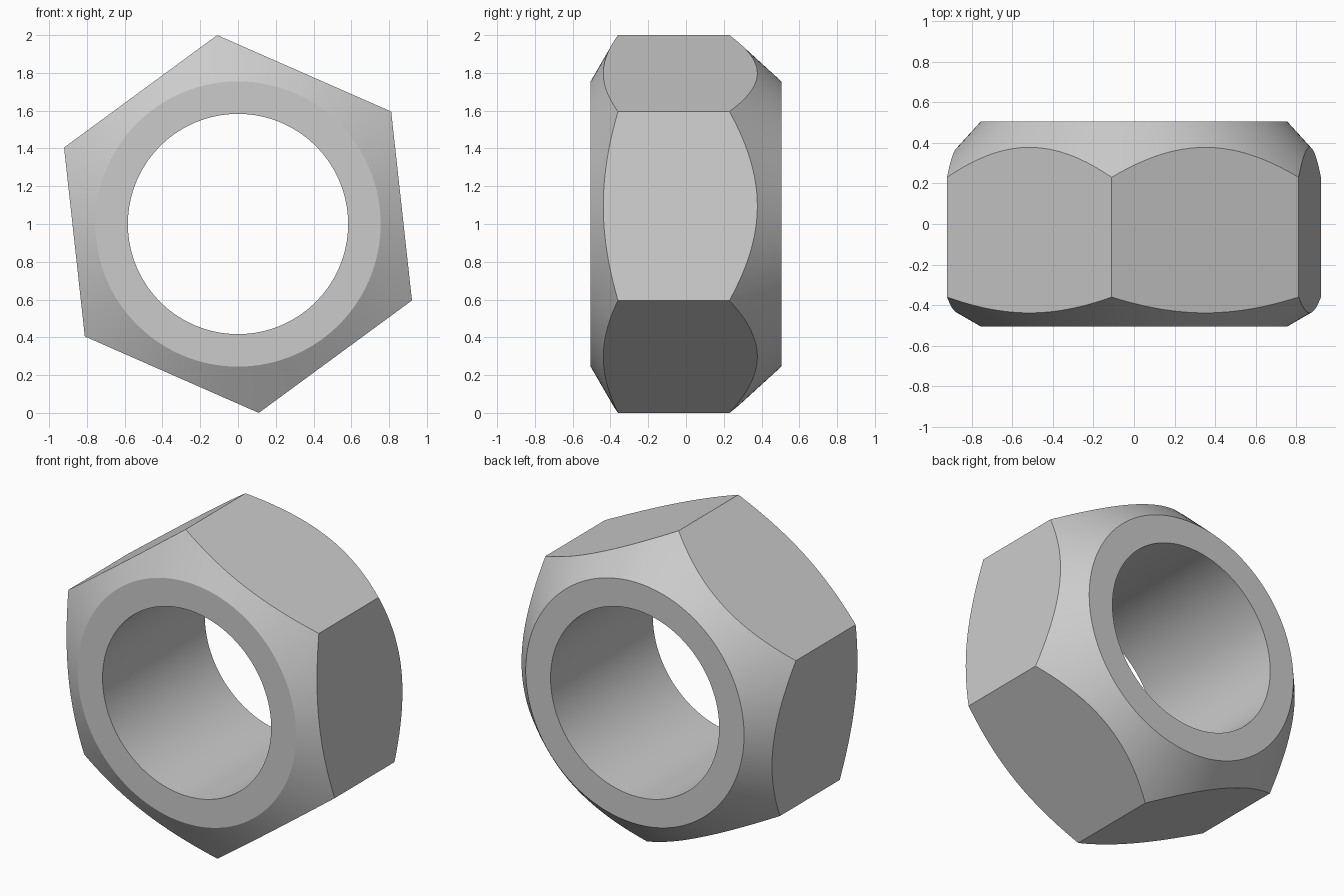
import bpy
import bmesh
import math

cube = bpy.data.objects.get("Cube")
if cube:
    bpy.data.objects.remove(cube, do_unlink=True)

CORNER = 1.006            # hexagon circumradius
APOTHEM = CORNER * math.cos(math.pi / 6)
TURN = math.atan2(1.0, -0.11)   # direction of the top corner
FACE = 0.755              # radius of the flat end rings
BORE = 0.583
HALF = 0.505              # half the thickness
FRONT_RISE, BACK_RISE = 0.145, 0.275
SEGMENTS = 144

grey = bpy.data.materials.new("steel grey")
grey.use_nodes = True
colour = (0.6, 0.6, 0.6, 1.0)
grey.diffuse_color = colour
grey.node_tree.nodes["Principled BSDF"].inputs["Base Color"].default_value = colour


def section(angle):
    """Closed (radius, y) outline of the nut in one direction from its axis."""
    sector = math.pi / 3
    offset = angle % sector - sector / 2
    radius = APOTHEM / math.cos(offset)
    slope = (radius - FACE) / (CORNER - FACE)
    return [(BORE, -HALF), (FACE, -HALF),
            (radius, -HALF + FRONT_RISE * slope),
            (radius, HALF - BACK_RISE * slope),
            (FACE, HALF), (BORE, HALF)]


# Sweep the section around the axis, following the hexagon
bm = bmesh.new()
rings = []
for i in range(SEGMENTS):
    a = math.tau * i / SEGMENTS
    rings.append([bm.verts.new((r * math.cos(a + TURN), y, 1 + r * math.sin(a + TURN)))
                  for r, y in section(a)])
for i, ring in enumerate(rings):
    following = rings[(i + 1) % SEGMENTS]
    for j in range(len(ring)):
        k = (j + 1) % len(ring)
        bm.faces.new((ring[j], ring[k], following[k], following[j]))

# Merge each coplanar end ring and hexagon side into clean faces
bmesh.ops.recalc_face_normals(bm, faces=bm.faces)
mesh = bpy.data.meshes.new("hex_nut")
bm.to_mesh(mesh)
bm.free()
mesh.materials.append(grey)

nut = bpy.data.objects.new("hex_nut", mesh)
bpy.context.collection.objects.link(nut)
bpy.ops.object.select_all(action="DESELECT")
nut.select_set(True)
bpy.context.view_layer.objects.active = nut
bpy.ops.object.shade_smooth_by_angle(angle=math.radians(20))
